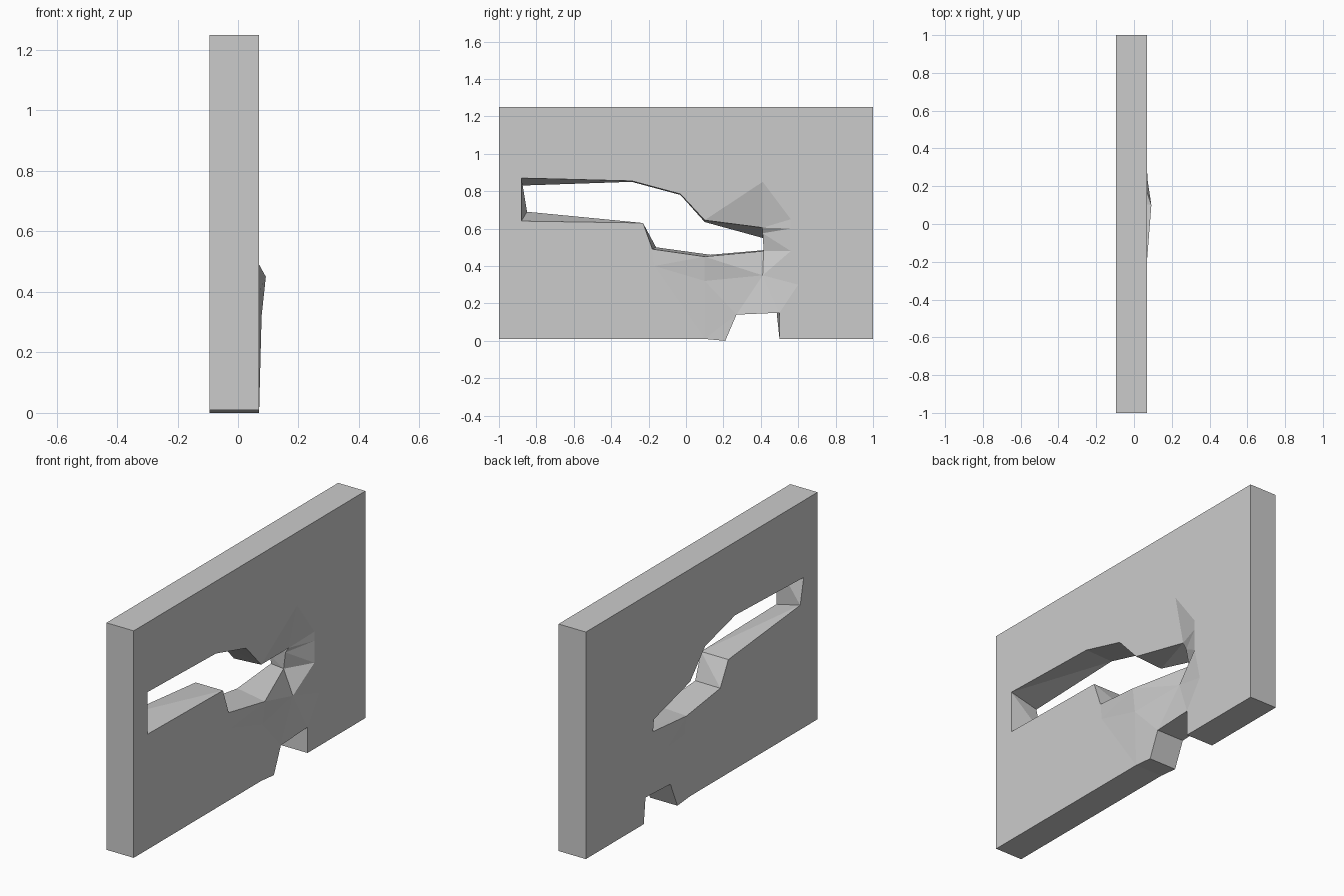
import bpy, bmesh
from mathutils import Vector
from mathutils.geometry import delaunay_2d_cdt

if "Cube" in bpy.data.objects:
    bpy.data.objects.remove(bpy.data.objects["Cube"])

FRONT, BACK = 0.07, -0.095


def inside(p, poly):
    hit = False
    for a, b in zip(poly, poly[1:] + poly[:1]):
        if (a[1] > p[1]) != (b[1] > p[1]):
            if p[0] < a[0] + (p[1] - a[1]) * (b[0] - a[0]) / (b[1] - a[1]):
                hit = not hit
    return hit


def add_side(bm, outline, hole, extra, x):
    """Triangulate one pierced face; points are (y, z) or (y, z, x)."""
    pts = outline + hole + extra
    verts = [bm.verts.new((p[2] if len(p) > 2 else x, p[0], p[1])) for p in pts]
    n, m = len(outline), len(hole)
    edges = [(i, (i + 1) % n) for i in range(n)]
    edges += [(n + i, n + (i + 1) % m) for i in range(m)]
    co, _, tris, orig, _, _ = delaunay_2d_cdt(
        [Vector(p[:2]) for p in pts], edges, [], 0, 1e-5)
    for t in tris:
        c = sum((co[i] for i in t), Vector((0, 0))) / 3
        if inside(c, outline) and not inside(c, hole):
            bm.faces.new([verts[orig[i][0]] for i in t])
    return verts[:n], verts[n:n + m]


def bridge(bm, a, b):
    for i in range(len(a)):
        j = (i + 1) % len(a)
        bm.faces.new((a[i], a[j], b[j], b[i]))


# Wall outline with the notch in the bottom edge
def wall_outline(notch_y):
    return [(-1, .01), (.1, .01), (.21, 0), (.27, .14), (notch_y, .15),
            (.5, .01), (1, .01), (1, 1.25), (-1, 1.25)]


# Ragged opening: same number of points on both sides
front_hole = [(-.88, .87), (-.29, .855), (-.03, .785), (.10, .645),
              (.41, .605, .02), (.41, .575, 0), (.415, .48, -.015),
              (.10, .45, .092), (-.18, .49), (-.23, .63), (-.88, .64)]
back_hole = [(-.88, .83), (-.29, .85), (-.03, .78), (.10, .635),
             (.41, .55), (.415, .53), (.42, .485),
             (.13, .46), (-.16, .50), (-.23, .63), (-.85, .69)]

# Dented and bulging surface points around the opening
front_dents = [(.41, .35, .045), (.56, .48), (.56, .60), (.56, .65),
               (.41, .85), (.10, .32, .078), (-.17, .40), (.6, .3)]
back_dents = [(.14, .36, -.09), (-.14, .39), (.1, .08), (.3, .35)]

bm = bmesh.new()
fo, fh = add_side(bm, wall_outline(.5), front_hole, front_dents, FRONT)
bo, bh = add_side(bm, wall_outline(.485), back_hole, back_dents, BACK)
bridge(bm, fo, bo)
bridge(bm, fh, bh)

# Merge the flat areas and tidy the normals
bmesh.ops.recalc_face_normals(bm, faces=bm.faces[:])
bmesh.ops.dissolve_limit(bm, angle_limit=0.002, verts=bm.verts[:], edges=bm.edges[:])
bmesh.ops.triangulate(bm, faces=bm.faces[:])
mesh = bpy.data.meshes.new("broken_wall")
bm.to_mesh(mesh)
bm.free()
wall = bpy.data.objects.new("broken_wall", mesh)
bpy.context.collection.objects.link(wall)
